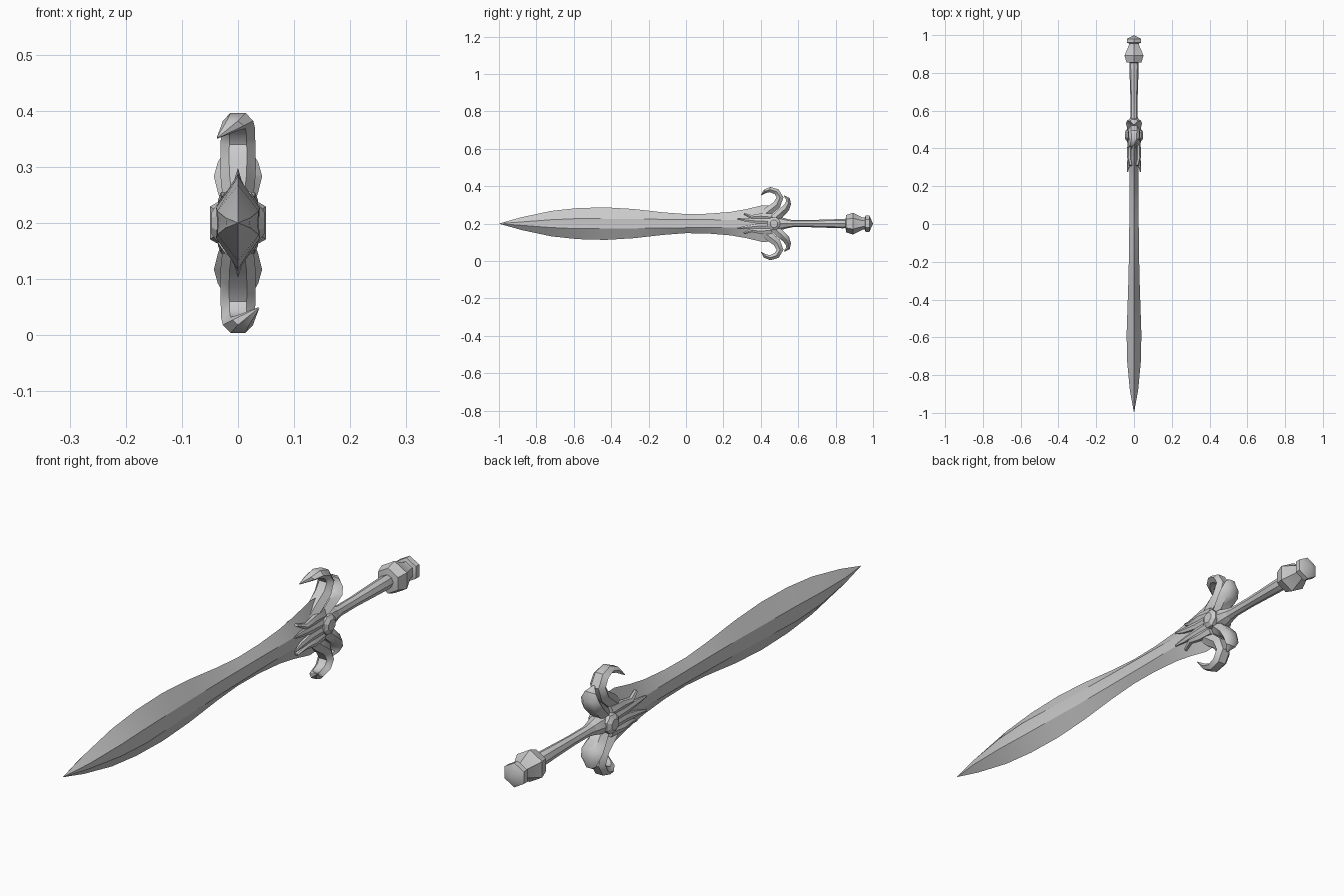
import bpy, bmesh, math
from mathutils import Vector

AXIS_Z = 0.2  # height of the sword's long axis


def loft(name, rings, angle=30):
    """Skin a list of equal-sized rings, cap the ends, lift onto the axis."""
    bm = bmesh.new()
    loops = [[bm.verts.new((p[0], p[1], p[2] + AXIS_Z)) for p in r] for r in rings]
    n = len(loops[0])
    for a, b in zip(loops, loops[1:]):
        for i in range(n):
            j = (i + 1) % n
            bm.faces.new((a[i], a[j], b[j], b[i]))
    bm.faces.new(loops[0][::-1])
    bm.faces.new(loops[-1])
    bmesh.ops.remove_doubles(bm, verts=bm.verts, dist=0.0004)
    bmesh.ops.recalc_face_normals(bm, faces=bm.faces)
    me = bpy.data.meshes.new(name)
    bm.to_mesh(me)
    bm.free()
    ob = bpy.data.objects.new(name, me)
    bpy.context.collection.objects.link(ob)
    bpy.ops.object.select_all(action='DESELECT')
    ob.select_set(True)
    bpy.context.view_layer.objects.active = ob
    bpy.ops.object.shade_smooth_by_angle(angle=math.radians(angle))
    return ob


def turned(name, profile, sides, angle=30):
    """Turned part along y from (y, radius) pairs, a corner pointing up."""
    return loft(name, [[(r * math.sin(math.tau * i / sides), y,
                         r * math.cos(math.tau * i / sides)) for i in range(sides)]
                       for y, r in profile], angle)


def horn(name, path, sx=1, sz=1, sides=6):
    """Tapered tube through (x, y, z, x radius, in-plane radius) points."""
    pts = [Vector(p[:3]) for p in path]
    rings = []
    for k, p in enumerate(path):
        t = pts[min(k + 1, len(pts) - 1)] - pts[max(k - 1, 0)]
        nrm = Vector((0, -t.z, t.y)).normalized()
        ring = []
        for i in range(sides):
            a = math.tau * (i + 0.5) / sides
            v = pts[k] + Vector((1, 0, 0)) * p[3] * math.sin(a) + nrm * p[4] * math.cos(a)
            ring.append((v.x * sx, v.y, v.z * sz))
        rings.append(ring)
    return loft(name, rings, 40)


# Blade: (y, half width, half thickness, half width of the central flat)
blade = [(-1.0, 0, 0, 0), (-0.88, 0.034, 0.022, 0.009), (-0.72, 0.068, 0.037, 0.021),
         (-0.58, 0.083, 0.039, 0.027), (-0.43, 0.087, 0.034, 0.026), (-0.28, 0.078, 0.029, 0.025),
         (-0.12, 0.060, 0.026, 0.023), (0.0, 0.051, 0.025, 0.022), (0.12, 0.053, 0.024, 0.021),
         (0.24, 0.063, 0.024, 0.020), (0.32, 0.077, 0.024, 0.020), (0.41, 0.098, 0.022, 0.020),
         (0.45, 0.096, 0.020, 0.020)]
loft("blade", [[(0, y, w), (t, y, f), (t * 0.95, y, 0), (t, y, -f),
                (0, y, -w), (-t, y, -f), (-t * 0.95, y, 0), (-t, y, f)]
               for y, w, t, f in blade], 12)

# Grip and pommel
turned("grip", [(0.48, 0.024), (0.53, 0.027), (0.57, 0.019), (0.66, 0.019),
                (0.78, 0.023), (0.84, 0.025), (0.87, 0.020)], 8, 40)
turned("pommel", [(0.853, 0.022), (0.856, 0.046), (0.892, 0.058), (0.945, 0.032),
                  (0.956, 0.032), (0.960, 0.044), (0.980, 0.044), (1.0, 0)], 6)

# Guard hub
turned("guard_hub", [(0.39, 0.012), (0.42, 0.028), (0.46, 0.036), (0.51, 0.034), (0.545, 0.024)], 8, 40)

# Faceted gem on each side
for side in (1, -1):
    loft("gem", [[(side * x, 0.47 + r * math.cos(math.tau * (i + .5) / 8),
                   r * math.sin(math.tau * (i + .5) / 8)) for i in range(8)]
                 for x, r in ((0.015, 0.036), (0.037, 0.036), (0.047, 0.021))], 10)

# Guard horns: the lower pair is the upper pair turned half round the axis
hook = [(0, 0.40, 0.035, 0.022, 0.022), (0, 0.44, 0.065, 0.030, 0.028),
        (0, 0.485, 0.100, 0.032, 0.025), (0, 0.503, 0.140, 0.031, 0.021),
        (0, 0.485, 0.170, 0.030, 0.019), (0, 0.450, 0.182, 0.027, 0.016),
        (-0.010, 0.422, 0.173, 0.020, 0.012), (-0.036, 0.402, 0.152, 0.002, 0.002)]
claw = [(0, 0.47, 0.025, 0.026, 0.025), (0, 0.505, 0.055, 0.036, 0.026),
        (0, 0.535, 0.083, 0.043, 0.023), (0, 0.547, 0.108, 0.036, 0.017),
        (0, 0.545, 0.132, 0.022, 0.012), (0, 0.525, 0.149, 0.003, 0.003)]
for s in (1, -1):
    horn("guard_hook", hook, s, s)
    horn("guard_claw", claw, s, s)

# Prongs gripping both faces of the blade
outer = [(0.018, 0.46, 0.035, 0.014, 0.022), (0.024, 0.40, 0.040, 0.012, 0.017),
         (0.025, 0.35, 0.036, 0.011, 0.011), (0.016, 0.31, 0.053, 0.008, 0.005)]
inner = [(0.022, 0.45, 0.012, 0.014, 0.018), (0.025, 0.38, 0.014, 0.010, 0.016),
         (0.028, 0.32, 0.020, 0.008, 0.011), (0.034, 0.275, 0.026, 0.003, 0.004)]
for sx in (1, -1):
    for sz in (1, -1):
        horn("blade_prong_outer", outer, sx, sz)
        horn("blade_prong_inner", inner, sx, sz)
